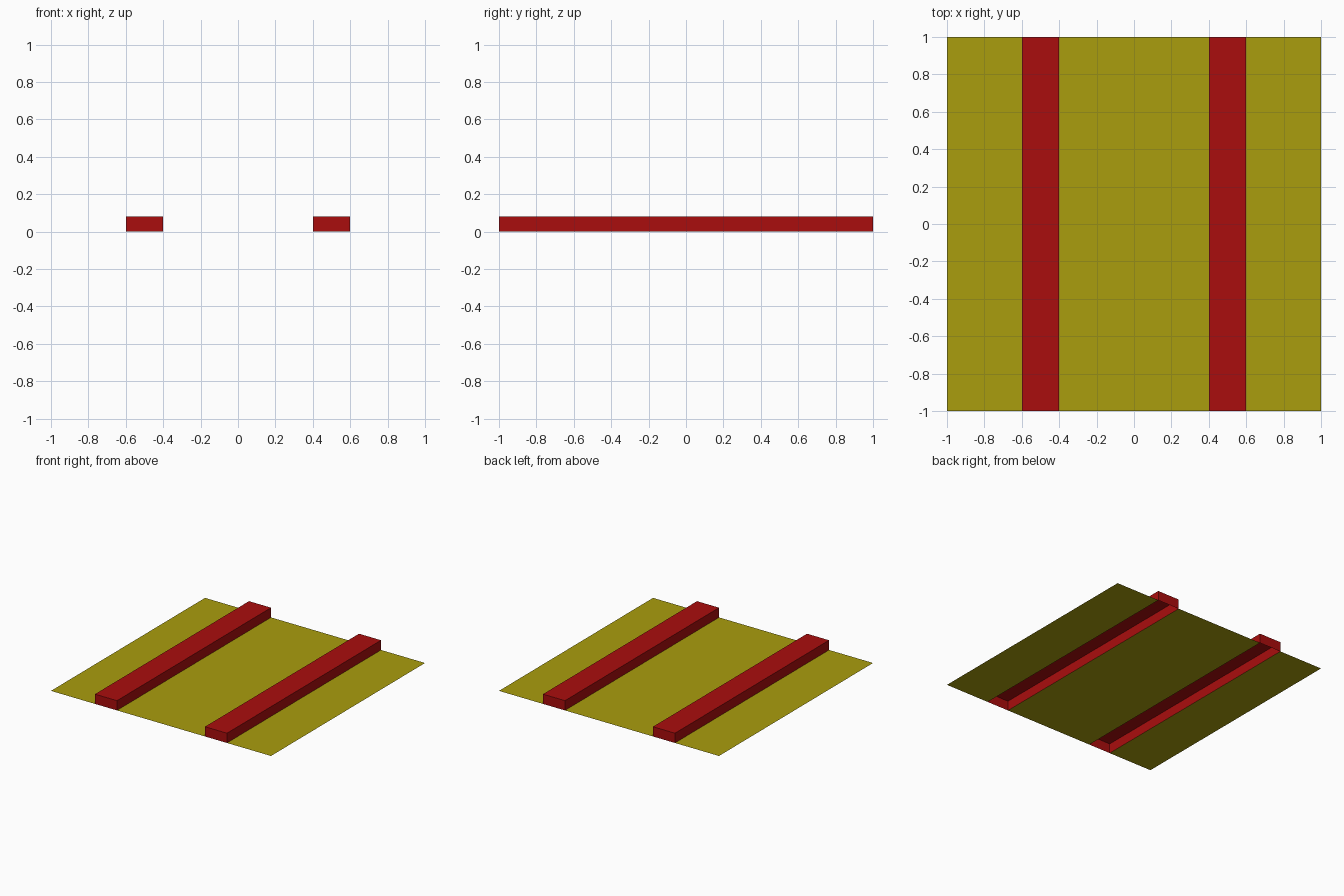
import bpy
import bmesh

cube = bpy.data.objects.get("Cube")
if cube:
    bpy.data.objects.remove(cube)

LENGTH = 2.0
RAIL_X, RAIL_WIDTH, RAIL_HEIGHT = 0.5, 0.2, 0.08
INNER, OUTER = RAIL_X - RAIL_WIDTH / 2, RAIL_X + RAIL_WIDTH / 2


def make_material(name, color):
    mat = bpy.data.materials.new(name)
    mat.use_nodes = True
    mat.diffuse_color = color
    mat.node_tree.nodes["Principled BSDF"].inputs["Base Color"].default_value = color
    return mat


def add_object(name, bm, mat):
    mesh = bpy.data.meshes.new(name)
    bm.to_mesh(mesh)
    bm.free()
    mesh.materials.append(mat)
    obj = bpy.data.objects.new(name, mesh)
    bpy.context.collection.objects.link(obj)


def add_panel(name, x0, x1, mat):
    """Flat sheet between two x positions, facing up."""
    bm = bmesh.new()
    corners = [(x0, -1), (x1, -1), (x1, 1), (x0, 1)]
    bm.faces.new([bm.verts.new((x, y * LENGTH / 2, 0)) for x, y in corners])
    add_object(name, bm, mat)


def add_rail(name, x, mat):
    """Box with closed ends and an open underside."""
    bm = bmesh.new()
    bmesh.ops.create_cube(bm, size=1)
    bmesh.ops.scale(bm, vec=(RAIL_WIDTH, LENGTH, RAIL_HEIGHT), verts=bm.verts)
    bmesh.ops.translate(bm, vec=(x, 0, RAIL_HEIGHT / 2), verts=bm.verts)
    bm.normal_update()
    underside = [f for f in bm.faces if f.normal.z < -0.5]
    bmesh.ops.delete(bm, geom=underside, context='FACES_ONLY')
    add_object(name, bm, mat)


olive = make_material("olive yellow", (0.40, 0.34, 0.004, 1))
red = make_material("deep red", (0.40, 0.004, 0.004, 1))

# Ground sheet in three strips, with the rails between them
add_panel("centre_panel", -INNER, INNER, olive)
for side, sign in (("left", 1), ("right", -1)):
    x0, x1 = sorted((sign * OUTER, sign * LENGTH / 2))
    add_panel(side + "_panel", x0, x1, olive)
    add_rail(side + "_rail", sign * RAIL_X, red)
